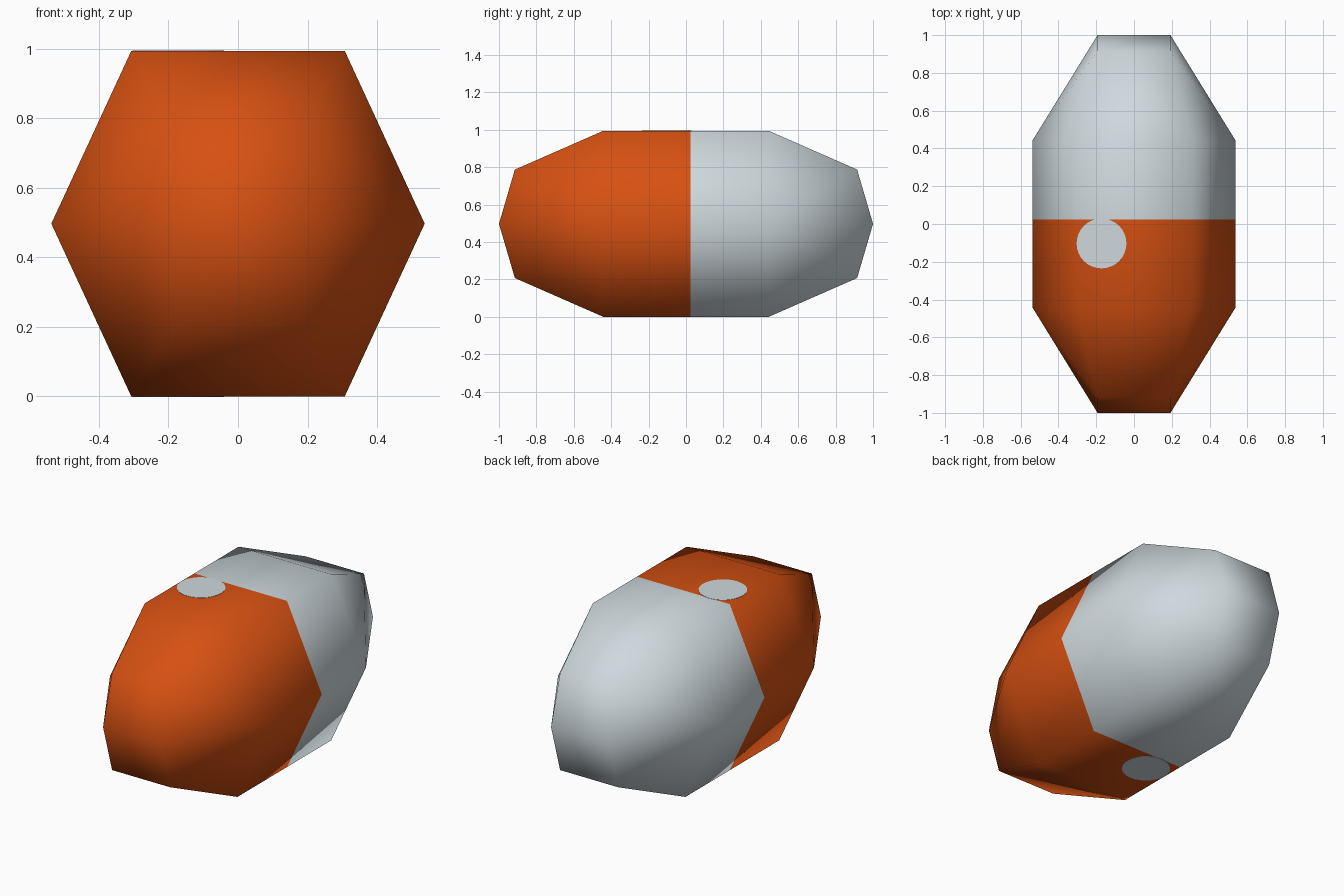
import bpy, bmesh, math

if "Cube" in bpy.data.objects:
    bpy.data.objects.remove(bpy.data.objects["Cube"])

HEIGHT = 0.994          # overall height, lowest point on z = 0
MID = HEIGHT / 2
SPLIT_Y = 0.025         # where the two colours meet


def material(name, rgb):
    m = bpy.data.materials.new(name)
    m.diffuse_color = (*rgb, 1.0)
    m.use_nodes = True
    m.node_tree.nodes["Principled BSDF"].inputs["Base Color"].default_value = m.diffuse_color
    return m


orange = material("orange", (0.68, 0.082, 0.006))
grey = material("pale grey", (0.62, 0.69, 0.72))


def hexagon(side_x, side_y, top_x, top_y, half_h):
    """Six points around the long axis: right, two upper, left, two lower."""
    return [(side_x, side_y, 0), (top_x, top_y, half_h), (-top_x, top_y, half_h),
            (-side_x, side_y, 0), (-top_x, top_y, -half_h), (top_x, top_y, -half_h)]


# Capsule body: hexagonal tube with tapered, ridged ends
bm = bmesh.new()


def ring(points):
    return [bm.verts.new((x, y, z + MID)) for x, y, z in points]


def tube(y):
    return ring(hexagon(0.537, y, 0.307, y, MID))


def end(sign):
    return ring(hexagon(0.193, sign, 0.193, sign * 0.915, 0.29))


front_end, front, split, back, back_end = end(-1), tube(-0.443), tube(SPLIT_Y), tube(0.443), end(1)

# straight tube walls
for a, b in ((front, split), (split, back)):
    for i in range(6):
        j = (i + 1) % 6
        bm.faces.new((a[i], a[j], b[j], b[i]))

# tapered ends, with the corner panels folded outward, and the closing ridge
for big, small in ((front, front_end), (back, back_end)):
    for i in range(6):
        j = (i + 1) % 6
        if i in (0, 3):
            bm.faces.new((big[i], big[j], small[j]))
            bm.faces.new((big[i], small[j], small[i]))
        elif j in (0, 3):
            bm.faces.new((big[i], big[j], small[i]))
            bm.faces.new((big[j], small[j], small[i]))
        else:
            bm.faces.new((big[i], big[j], small[j], small[i]))
    bm.faces.new(small[0:4])
    bm.faces.new((small[3], small[4], small[5], small[0]))

bmesh.ops.recalc_face_normals(bm, faces=bm.faces)
for f in bm.faces:
    f.smooth = True
    f.material_index = 0 if f.calc_center_median().y < SPLIT_Y else 1

mesh = bpy.data.meshes.new("capsule_body")
bm.to_mesh(mesh)
bm.free()
mesh.materials.append(orange)
mesh.materials.append(grey)
bpy.context.collection.objects.link(bpy.data.objects.new("capsule_body", mesh))

# Painted grey spots on the flat top and bottom
for name, z in (("top_spot", HEIGHT - 0.001), ("bottom_spot", 0.001)):
    bpy.ops.mesh.primitive_cylinder_add(vertices=32, radius=0.132, depth=0.005,
                                        location=(-0.172, -0.103, z))
    spot = bpy.context.object
    spot.name = name
    spot.data.materials.append(grey)
